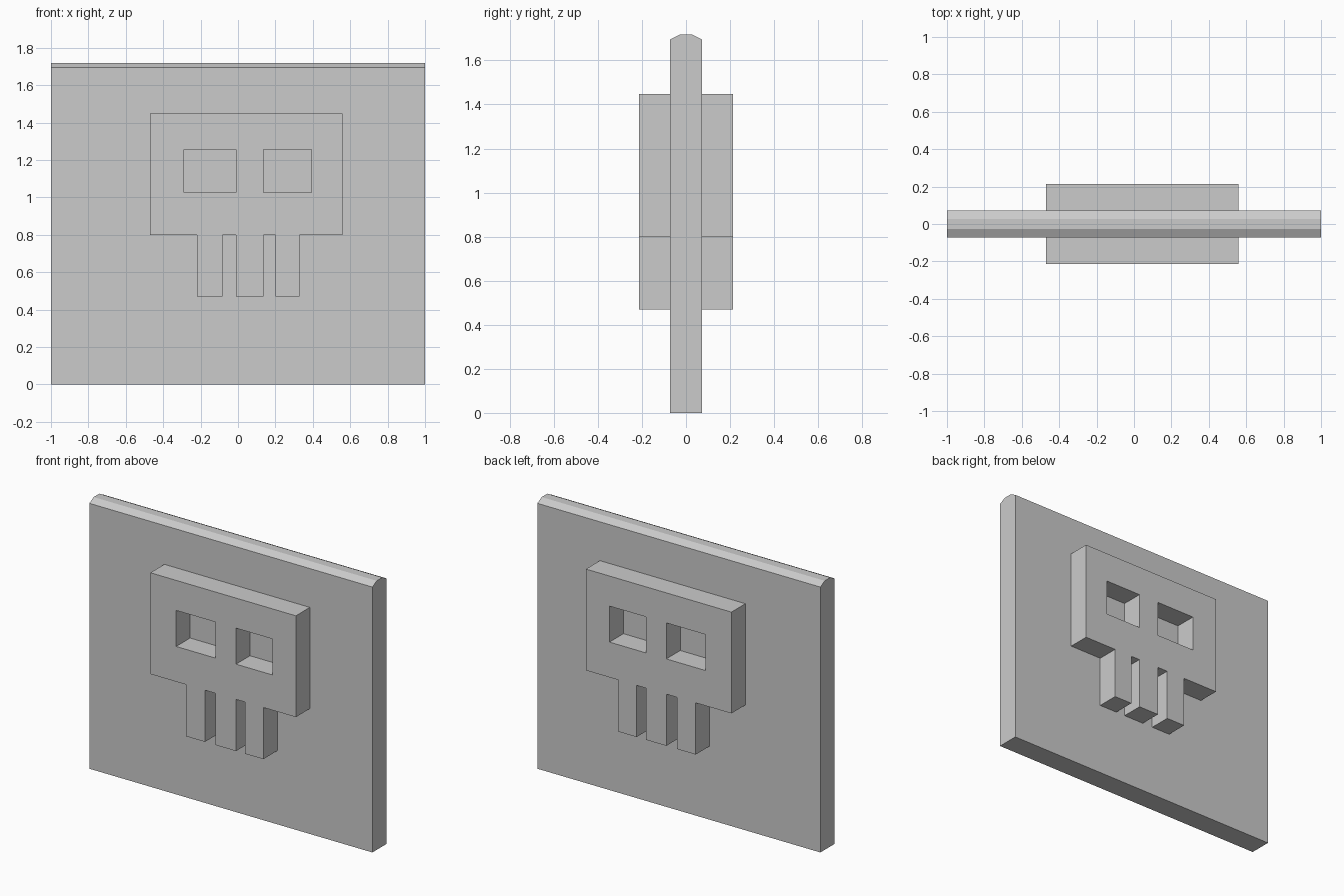
import bpy
import math

cube = bpy.data.objects.get("Cube")
if cube:
    bpy.data.objects.remove(cube, do_unlink=True)

stone = bpy.data.materials.new("stone grey")
stone.use_nodes = True
colour = (0.6, 0.6, 0.6, 1)
stone.diffuse_color = colour
stone.node_tree.nodes["Principled BSDF"].inputs["Base Color"].default_value = colour


def extrude_outlines(name, outlines, half_depth, rotation):
    """Fill closed outlines (inner ones become holes) and extrude both ways."""
    curve = bpy.data.curves.new(name, "CURVE")
    curve.dimensions = "2D"
    curve.fill_mode = "BOTH"
    curve.extrude = half_depth
    for points in outlines:
        spline = curve.splines.new("POLY")
        spline.points.add(len(points) - 1)
        for point, (u, v) in zip(spline.points, points):
            point.co = (u, v, 0, 1)
        spline.use_cyclic_u = True
    obj = bpy.data.objects.new(name, curve)
    bpy.context.collection.objects.link(obj)
    obj.rotation_euler = rotation
    bpy.ops.object.select_all(action="DESELECT")
    obj.select_set(True)
    bpy.context.view_layer.objects.active = obj
    bpy.ops.object.convert(target="MESH")
    bpy.ops.object.transform_apply(location=False, rotation=True, scale=False)
    obj = bpy.context.object
    obj.data.materials.clear()
    obj.data.materials.append(stone)
    for face in obj.data.polygons:
        face.use_smooth = False
        face.material_index = 0
    return obj


def rectangle(left, right, bottom, top):
    return [(left, bottom), (right, bottom), (right, top), (left, top)]


# Upright slab with a chamfered top edge, its side profile run along x
half = [(0.072, 0), (0.072, 1.695), (0.028, 1.718)]
profile = half + [(-y, z) for y, z in reversed(half)]
extrude_outlines("slab", [profile], 1.0, (math.pi / 2, 0, math.pi / 2))

# Skull relief standing out on both faces: head, three teeth and two eye holes
jaw, chin, crown = 0.80, 0.47, 1.447
outline = [(-0.47, crown), (-0.47, jaw)]
for left, right in [(-0.218, -0.084), (-0.01, 0.135), (0.20, 0.328)]:
    outline += [(left, jaw), (left, chin), (right, chin), (right, jaw)]
outline += [(0.558, jaw), (0.558, crown)]
eyes = [rectangle(left, right, 1.025, 1.255)
        for left, right in [(-0.288, -0.01), (0.135, 0.392)]]
extrude_outlines("skull_relief", [outline] + eyes, 0.213, (math.pi / 2, 0, 0))
